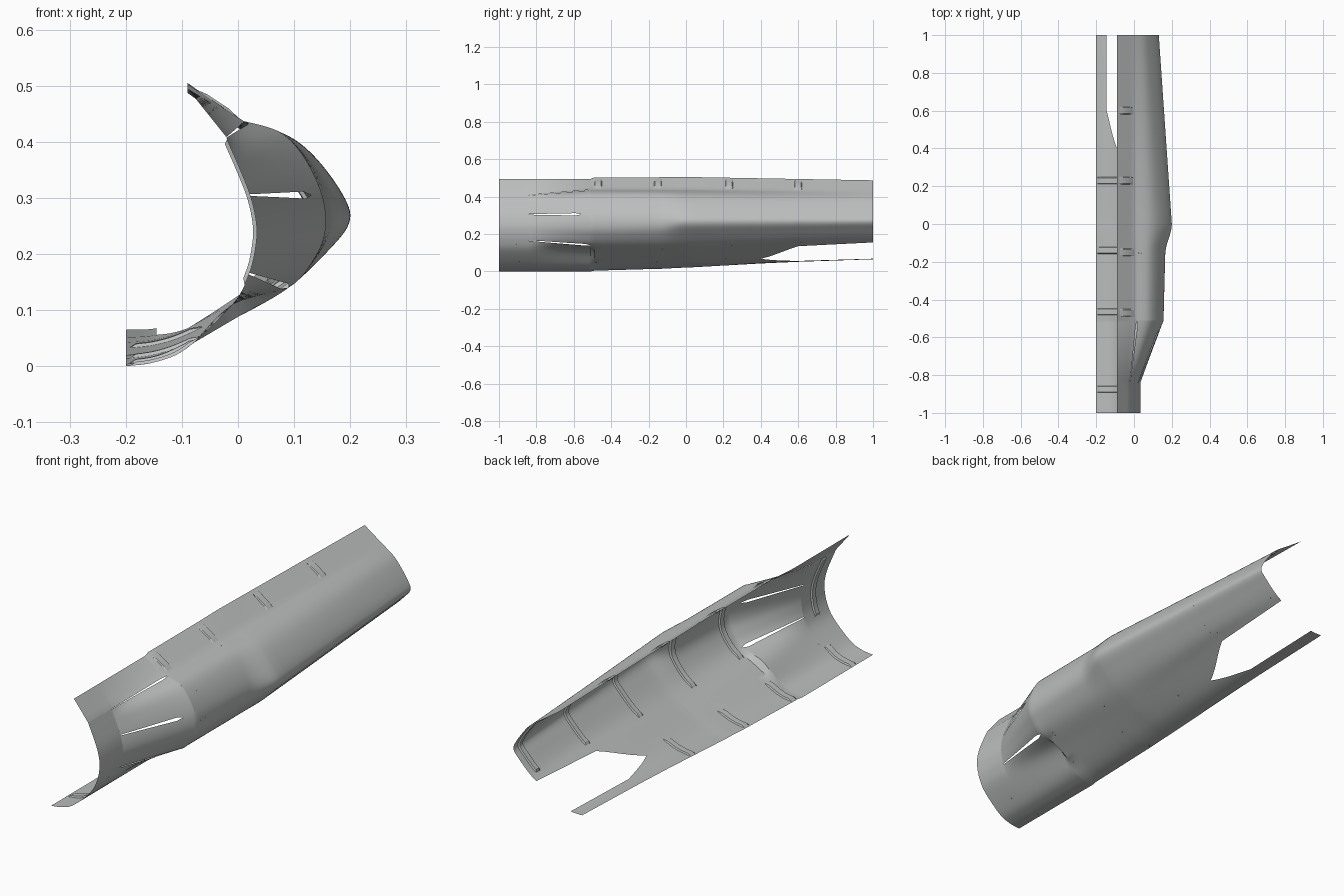
import bpy, bmesh, math
from mathutils import Vector

cube = bpy.data.objects.get("Cube")
if cube:
    bpy.data.objects.remove(cube)

metal = bpy.data.materials.new("bare grey metal")
metal.use_nodes = True
GREY = (0.5, 0.52, 0.51, 1)
metal.diffuse_color = GREY
metal.node_tree.nodes["Principled BSDF"].inputs["Base Color"].default_value = GREY


def section(text):
    return [Vector(map(float, pair.split(","))) for pair in text.split()]


def blend(a, b, low, high):
    # the lower belly (first four points) may blend at its own rate
    return [p.lerp(q, low if i < 4 else high) for i, (p, q) in enumerate(zip(a, b))]


# Cross-sections (x,z) from the bottom edge, round the outside, to the top edge
neck = section("-.2,0 -.145,.008 -.09,.033 -.01,.11 .02,.165 .032,.215 "
               ".033,.255 .022,.305 0,.36 -.011,.385 -.022,.41 -.09,.495")
body = section("-.2,.004 -.145,.012 -.09,.036 0,.088 .09,.14 .138,.195 "
               ".156,.245 .15,.305 .118,.372 .075,.417 .01,.437 -.09,.503")
bulge = section("-.2,.02 -.145,.028 -.09,.045 0,.088 .09,.14 .16,.205 "
                ".198,.255 .19,.3 .14,.37 .085,.413 .005,.437 -.09,.505")
tail = section("-.2,.065 -.145,.068 -.09,.09 .02,.155 .06,.185 .1,.225 "
               ".13,.262 .122,.295 .085,.35 .05,.39 0,.425 -.09,.487")
KINK, TOP = 10, 11
flap_end = neck[:4] + body[4:TOP] + neck[TOP:]
waist = blend(body, bulge, 0.6, 0.2)

STATIONS = [(-1, neck), (-0.84, neck), (-0.51, flap_end), (-0.49, body),
            (-0.16, waist), (0, bulge), (0.4, blend(bulge, tail, 0.5, 0.4)),
            (0.6, blend(bulge, tail, 0.7, 0.6)), (1, tail)]


def ring(y):
    for (y0, a), (y1, b) in zip(STATIONS, STATIONS[1:]):
        if y <= y1 + 1e-6:
            f = max(0, min(1, (y - y0) / (y1 - y0)))
            if b is bulge:
                f = f * f * (3 - 2 * f)
            return blend(a, b, f, f)
    return tail


def point(y, t):
    # smooth spline round the ring, straight on the top flange
    k = ring(y)
    i = min(int(t), TOP - 1)
    f = t - i
    p1, p2 = k[i], k[i + 1]
    if i >= KINK:
        return p1.lerp(p2, f)
    p0, p3 = k[max(i - 1, 0)], k[min(i + 2, KINK)]
    return 0.5 * (2 * p1 + (p2 - p0) * f + (2 * p0 - 5 * p1 + 4 * p2 - p3) * f ** 2
                  + (3 * p1 - p0 - 3 * p2 + p3) * f ** 3)


def inward(y, t):
    d = point(y, min(t + 0.01, TOP)) - point(y, max(t - 0.01, 0))
    return Vector((-d.y, d.x)).normalized()


def add_grid(bm, rows):
    verts = [[bm.verts.new(p) for p in row] for row in rows]
    for a, b in zip(verts, verts[1:]):
        for j in range(len(a) - 1):
            bm.faces.new((a[j], a[j + 1], b[j + 1], b[j]))


def finish(name, bm, angle):
    bmesh.ops.remove_doubles(bm, verts=bm.verts, dist=1e-5)
    bmesh.ops.dissolve_degenerate(bm, dist=1e-6, edges=bm.edges)
    bmesh.ops.recalc_face_normals(bm, faces=bm.faces)
    # the skin faces away from the hollow side
    if sum(f.normal.x * f.calc_area() for f in bm.faces) < 0:
        bmesh.ops.reverse_faces(bm, faces=bm.faces)
    mesh = bpy.data.meshes.new(name)
    bm.to_mesh(mesh)
    bm.free()
    mesh.materials.append(metal)
    obj = bpy.data.objects.new(name, mesh)
    bpy.context.collection.objects.link(obj)
    bpy.ops.object.select_all(action="DESELECT")
    obj.select_set(True)
    bpy.context.view_layer.objects.active = obj
    bpy.ops.object.shade_smooth_by_angle(angle=math.radians(angle))
    return obj


def add_patch(bm, y0, y1, start, end, ny, nt):
    # skin between two edge curves start(y) and end(y)
    rows = []
    for i in range(ny + 1):
        y = y0 + (y1 - y0) * i / ny
        a, b = start(y), end(y)
        row = []
        for j in range(nt + 1):
            t = a + (b - a) * j / nt
            p = point(y, t)
            row.append((p.x, y, p.y))
        rows.append(row)
    add_grid(bm, rows)


def at(t):
    return lambda y: t


def ramp(y, y0, y1, a, b):
    return a + (b - a) * max(0, min(1, (y - y0) / (y1 - y0)))


# Main skin: neck ring, body, and the tail split by the lower cutout
skin = bmesh.new()
add_patch(skin, -1, -0.84, at(0), at(KINK), 2, 60)
add_patch(skin, -1, -0.84, at(KINK), at(TOP), 2, 4)
for y0, y1, n in [(-0.51, -0.49, 1), (-0.49, -0.16, 6), (-0.16, 0, 10), (0, 0.4, 8)]:
    add_patch(skin, y0, y1, at(0), at(KINK), n, 60)
    add_patch(skin, y0, y1, at(KINK), at(TOP), n, 4)
for y0, y1 in [(0.4, 0.6), (0.6, 1)]:
    add_patch(skin, y0, y1, at(0), lambda y: ramp(y, 0.4, 0.6, 2, 1), 6, 12)
    add_patch(skin, y0, y1, lambda y: ramp(y, 0.4, 0.6, 2, 3), at(KINK), 6, 48)
    add_patch(skin, y0, y1, at(KINK), at(TOP), 6, 4)


# Flaps between the neck and the body, parted by three tapering slits
def slit_edge(t, side, y_close):
    def edge(y):
        width = ramp(y, -0.84, y_close - 0.04, 0.03, 0.1)
        return t + side * width * ramp(y, y_close - 0.03, y_close, 1, 0)
    return edge


slits = [(4, -0.51), (7, -0.56), (9.85, -0.51)]
starts = [at(0)] + [slit_edge(t, 1, yc) for t, yc in slits]
ends = [slit_edge(t, -1, yc) for t, yc in slits] + [at(KINK)]
for start, end, n in zip(starts, ends, (24, 18, 18, 2)):
    add_patch(skin, -0.84, -0.51, start, end, 33, n)
add_patch(skin, -0.84, -0.51, at(KINK), at(TOP), 33, 4)
finish("cowling_skin", skin, 28)


def add_rib(bm, y, t0, t1, height, half):
    # hat-shaped strip that follows the skin and tapers out at its ends
    n = max(4, int((t1 - t0) * 5))
    rows = []
    for i in range(n + 1):
        t = t0 + (t1 - t0) * i / n
        row = []
        lift = height if 0 < i < n else 0
        for yy, h in [(y - half, 0), (y - half * 0.8, lift),
                      (y + half * 0.8, lift), (y + half, 0)]:
            p = point(yy, t) + inward(yy, t) * h
            row.append((p.x, yy, p.y))
        rows.append(row)
    add_grid(bm, rows)


# Inner frames: belly strip, side hoop and top flange at each bay
ribs = bmesh.new()
for y in (-0.875, -0.465, -0.14, 0.23):
    add_rib(ribs, y, 0.2, 2.3, 0.006, 0.018)
for y in (-0.92, -0.465, -0.14, 0.23, 0.6, 0.95):
    add_rib(ribs, y, 3.6, 9.7, 0.007, 0.015)
finish("inner_frames", ribs, 25)

# Joint straps on the top flange, standing out on both faces
straps = bmesh.new()
for y in (-0.47, -0.15, 0.23, 0.6):
    for height in (0.005, -0.004):
        add_rib(straps, y, 10.1, 10.85, height, 0.02)
finish("flange_straps", straps, 25)
